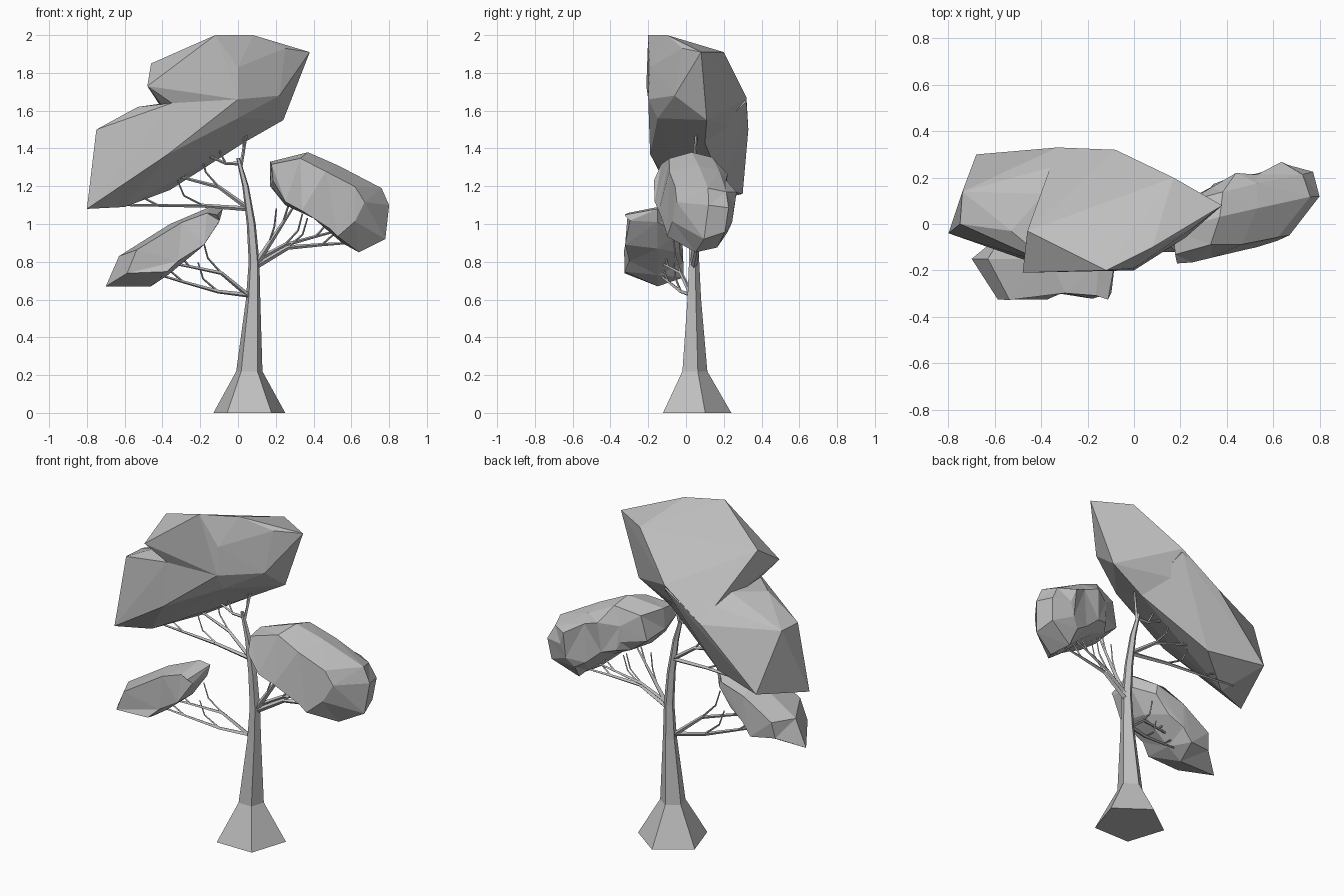
import bpy
import bmesh
import random
from math import cos, sin, pi
from mathutils import Vector

cube = bpy.data.objects.get("Cube")
if cube:
    bpy.data.objects.remove(cube, do_unlink=True)

random.seed(4)
UP = Vector((0, 0, 1))

# One flat grey for the whole tree
GREY = (.52, .52, .52, 1)
grey = bpy.data.materials.new("plain grey")
grey.use_nodes = True
grey.diffuse_color = GREY
grey.node_tree.nodes["Principled BSDF"].inputs["Base Color"].default_value = GREY


def finish(name, bm):
    """Turn a bmesh into a flat-shaded grey object."""
    bmesh.ops.recalc_face_normals(bm, faces=bm.faces[:])
    mesh = bpy.data.meshes.new(name)
    bm.to_mesh(mesh)
    bm.free()
    mesh.materials.append(grey)
    bpy.context.collection.objects.link(bpy.data.objects.new(name, mesh))


def loft(name, rings):
    """Join matching rings of points into a closed flat-faced solid."""
    bm = bmesh.new()
    loops = [[bm.verts.new(point) for point in ring] for ring in rings]
    for near, far in zip(loops, loops[1:]):
        for k in range(len(near)):
            bm.faces.new((near[k - 1], near[k], far[k], far[k - 1]))
    bm.faces.new(loops[0])
    bm.faces.new(loops[-1])
    bmesh.ops.triangulate(bm, faces=bm.faces[:])
    finish(name, bm)


def boulder(name, corners):
    """Chiselled solid wrapped tightly around its corners."""
    bm = bmesh.new()
    for corner in corners:
        bm.verts.new(corner)
    bmesh.ops.convex_hull(bm, input=bm.verts[:])
    inside = [vert for vert in bm.verts if not vert.link_faces]
    bmesh.ops.delete(bm, geom=inside, context="VERTS")
    finish(name, bm)


def circle(centre, radius, sides, axis=UP):
    """Regular polygon around an axis, one corner toward the back."""
    turn = UP.rotation_difference(axis)
    angles = [pi / 2 + 2 * pi * k / sides for k in range(sides)]
    return [centre + turn @ Vector((cos(a), sin(a), 0)) * radius for a in angles]


def tube(name, path, thick, thin, sides=4):
    """Tapered tube along a path."""
    last = len(path) - 1
    rings = []
    for i, point in enumerate(path):
        axis = path[min(i + 1, last)] - path[max(i - 1, 0)]
        rings.append(circle(point, thick + (thin - thick) * i / last, sides, axis))
    loft(name, rings)


# Five-sided trunk with a flared foot: lean, height, radius
trunk = [(.06, 0, .2), (.06, .22, .073), (.08, .6, .04), (.085, .8, .03),
         (.07, 1, .025), (.04, 1.2, .018), (0, 1.35, .01)]
loft("trunk", [circle(Vector((x, .04, z)), r, 5) for x, z, r in trunk])


def trunk_centre(height):
    for (x, z, r), (next_x, next_z, next_r) in zip(trunk, trunk[1:]):
        if z <= height <= next_z:
            t = (height - z) / (next_z - z)
            return Vector((x + (next_x - x) * t, .04, height))


def branch(name, height, tip, lift, thick=.013):
    """Bent branch from the trunk with two twigs rising from its knees."""
    start, tip = trunk_centre(height), Vector(tip)
    reach = tip - start
    knee = start + reach * .35 + UP * lift
    elbow = start + reach * .7 + UP * lift / 2
    tube(name, [start, knee, elbow, tip], thick, .005)
    for label, joint in (("inner", knee), ("outer", elbow)):
        bend = joint + reach * .15 + UP * .05
        tube(f"{name}_{label}_twig", [joint, bend, bend + reach * .05 + UP * .08],
             .006, .004)


branch("top_left_branch", 1.32, (-.2, .05, 1.38), -.02, .01)
branch("top_right_branch", 1.3, (.05, .06, 1.5), 0, .01)
branch("upper_left_branch", 1.08, (-.4, .1, 1.27), .05)
branch("long_left_branch", 1.08, (-.63, .1, 1.1), .01)
branch("front_branch", .6, (-.4, -.15, .8), .07)
branch("front_low_branch", .62, (-.45, -.15, .74), -.02)
branch("side_branch", .77, (.3, .05, 1.1), 0, .018)
branch("side_low_branch", .77, (.6, .1, .9), .06, .016)
branch("side_middle_branch", .8, (.55, .12, .97), .03)

# Top crown: an upper mass with a jutting corner over a sloping lower mass
boulder("top_crown_upper", [
    (-.48, -.21, 1.73), (-.46, -.03, 1.85), (-.12, -.2, 2), (.08, -.1, 2),
    (.25, -.02, 1.93), (.38, .08, 1.91), (.17, .2, 1.91), (.24, .11, 1.55),
    (.22, -.06, 1.68), (0, -.19, 1.83), (0, -.2, 1.66), (0, -.15, 1.56),
    (-.35, -.18, 1.64), (-.39, .13, 1.64), (-.08, .32, 1.67),
    (-.33, .33, 1.5), (-.19, .1, 1.34), (.03, .1, 1.43)])
boulder("top_crown_lower", [
    (-.8, -.04, 1.08), (-.75, 0, 1.5), (-.74, .14, 1.5), (-.53, -.03, 1.62),
    (-.35, -.18, 1.64), (-.39, .13, 1.64), (-.68, .3, 1.16), (-.33, .33, 1.5),
    (-.6, .03, 1.09), (-.37, -.19, 1.37), (-.36, .2, 1.18), (-.19, .1, 1.34),
    (-.08, .32, 1.65), (0, -.2, 1.66), (0, -.15, 1.56), (.03, .1, 1.43)])


def crown(name, outline, centre, tilt, slices):
    """Faceted leaf mass: its outline swells and shrinks from front to back.
    Each slice holds depth, scale, sideways shift and rise."""
    cx, cz = centre
    rings = []
    for depth, scale, shift, rise in slices:
        rough = .02 if scale < 1 else 0
        ring = []
        for x, z in outline:
            across, up = (x - cx) * scale, (z - cz) * scale
            lean = across * tilt[0] + up * tilt[1]
            point = Vector((cx + across + shift, depth + lean, cz + up + rise))
            ring.append(point + Vector(random.uniform(-rough, rough) for _ in range(3)))
        rings.append(ring)
    loft(name, rings)


# Front crown, a wedge rising toward the trunk
crown("front_crown",
      [(-.7, .67), (-.63, .83), (-.36, 1), (-.15, 1.09), (-.08, 1.08),
       (-.1, 1.01), (-.2, .87), (-.37, .73), (-.46, .67)],
      (-.38, .86), (0, 0),
      [(-.31, .77, .05, .03), (-.15, 1, 0, 0), (-.03, .65, 0, 0)])

# Side crown, a lumpy slab falling away from the trunk
crown("side_crown",
      [(.17, 1.33), (.37, 1.38), (.53, 1.31), (.76, 1.19), (.8, 1.1),
       (.78, .92), (.64, .85), (.55, .9), (.4, 1.03), (.25, 1.1), (.17, 1.2)],
      (.5, 1.12), (.27, .1),
      [(-.1, .74, -.07, .03), (.04, 1, 0, 0), (.14, .85, 0, 0), (.21, .55, 0, 0)])
